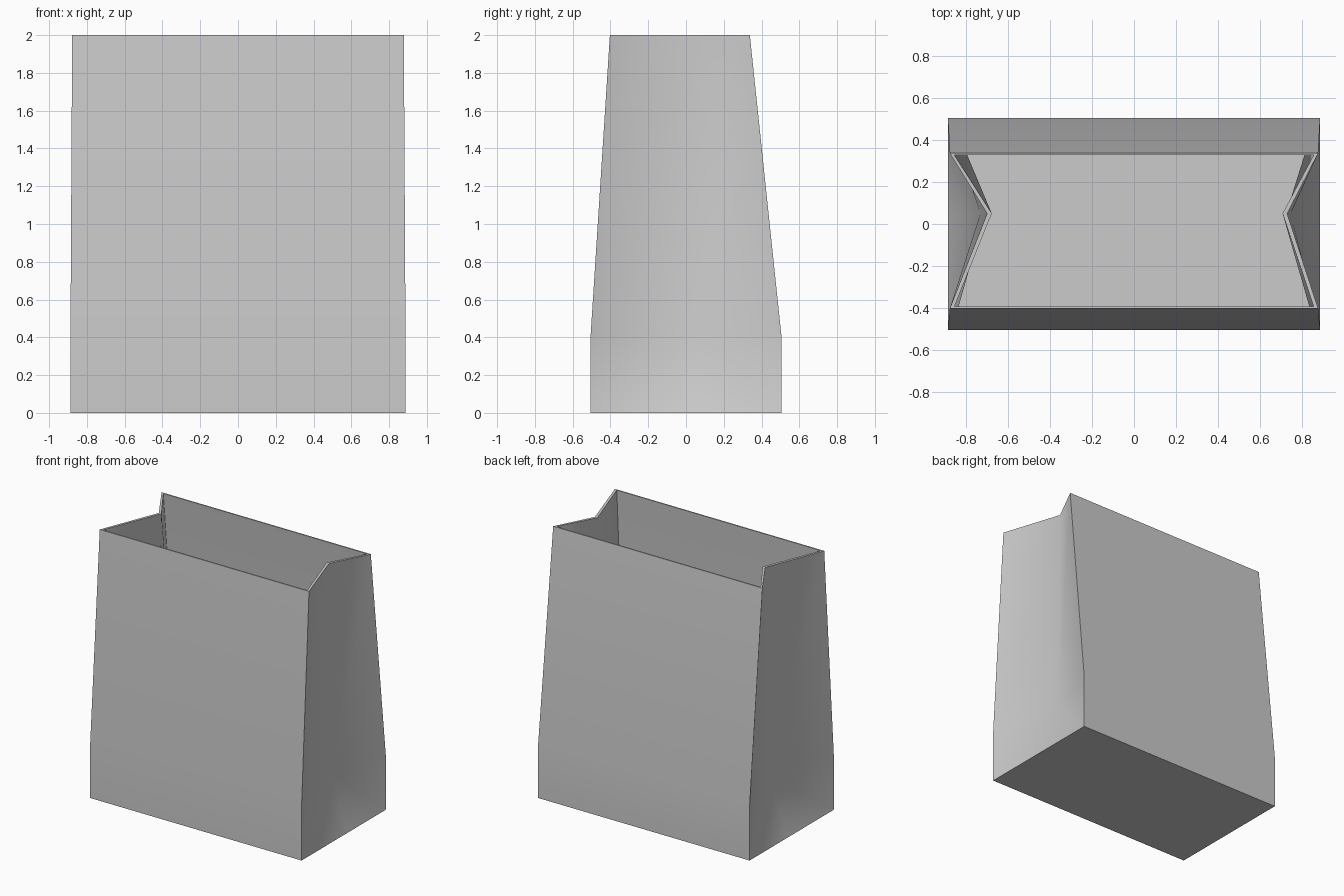
import bpy, bmesh

if "Cube" in bpy.data.objects:
    bpy.data.objects.remove(bpy.data.objects["Cube"])

MID_Y = 0.05      # gusset crease position
WALL_Y, WALL_X, FLOOR = 0.01, 0.022, 0.015

# levels: z, half width, front y, back y, gusset depth left, gusset depth right
LEVELS = [
    (0.00, 0.887, -0.505, 0.505, 0.00, 0.00),
    (0.41, 0.887, -0.505, 0.505, 0.155, 0.14),
    (2.00, 0.878, -0.403, 0.338, 0.178, 0.148),
]

bm = bmesh.new()


def ring(level, inner):
    z, w, front, back, left, right = level
    if inner:
        w, front, back = w - WALL_X, front + WALL_Y, back - WALL_Y
        z = max(z, FLOOR)
    pts = [(-w, front), (w, front), (w - right, MID_Y),
           (w, back), (-w, back), (-w + left, MID_Y)]
    return [bm.verts.new((x, y, z)) for x, y in pts]


def skin(low, high, fold=False):
    for i in range(6):
        j = (i + 1) % 6
        a, b, c, d = low[i], low[j], high[j], high[i]
        if i in (0, 3):                 # flat front and back panels
            bm.faces.new((a, b, c, d))
        elif fold and j in (2, 5):      # diagonal fold up to the crease
            bm.faces.new((a, b, c))
            bm.faces.new((a, c, d))
        elif fold:
            bm.faces.new((a, b, d))
            bm.faces.new((b, c, d))
        else:
            bm.faces.new((a, b, c, d))


# outer and inner paper shells
shells = []
for inner in (False, True):
    rings = [ring(level, inner) for level in LEVELS]
    skin(rings[0], rings[1], fold=True)
    skin(rings[1], rings[2])
    bm.faces.new(rings[0])
    shells.append(rings)

# rim joining both shells
for i in range(6):
    j = (i + 1) % 6
    o, n = shells[0][2], shells[1][2]
    bm.faces.new((o[i], o[j], n[j], n[i]))

bmesh.ops.recalc_face_normals(bm, faces=bm.faces)
mesh = bpy.data.meshes.new("paper_bag")
bm.to_mesh(mesh)
bm.free()
bag = bpy.data.objects.new("paper_bag", mesh)
bpy.context.collection.objects.link(bag)

# soft gusset creases, sharp panel edges
bpy.context.view_layer.objects.active = bag
bag.select_set(True)
bpy.ops.object.shade_smooth_by_angle(angle=0.8)
